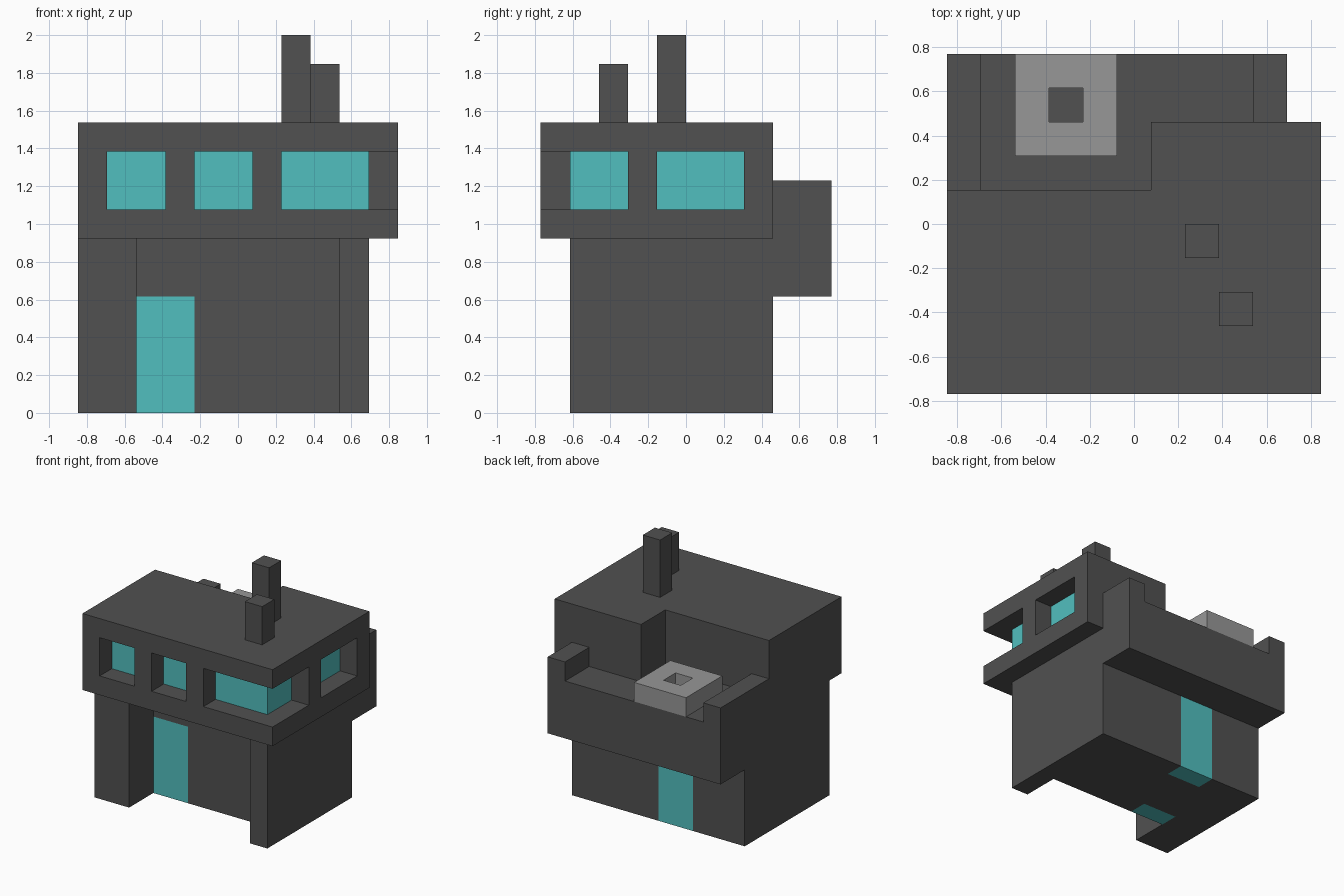
import bpy
import bmesh
from mathutils import Vector

cube = bpy.data.objects.get("Cube")
if cube:
    bpy.data.objects.remove(cube, do_unlink=True)

U = 1 / 13  # one building block; all sizes below are in blocks


def material(name, rgb):
    m = bpy.data.materials.new(name)
    m.use_nodes = True
    m.diffuse_color = (*rgb, 1)
    bsdf = next(n for n in m.node_tree.nodes if n.type == 'BSDF_PRINCIPLED')
    bsdf.inputs["Base Color"].default_value = (*rgb, 1)
    return m


DARK = material("dark_grey", (0.082, 0.082, 0.082))
TEAL = material("teal_glass", (0.083, 0.52, 0.52))
LIGHT = material("light_grey", (0.31, 0.31, 0.31))


def rect(x0, x1, y0, y1):
    return [(x0, y0), (x1, y0), (x1, y1), (x0, y1)]


def add_prism(bm, profile, lo, hi, axis='Z'):
    """Extrude an (x, y) profile along z, or a (y, z) profile along x."""
    if axis == 'Z':
        pts, push = [(a, b, lo) for a, b in profile], Vector((0, 0, hi - lo))
    else:
        pts, push = [(lo, a, b) for a, b in profile], Vector((hi - lo, 0, 0))
    face = bm.faces.new([bm.verts.new(p) for p in pts])
    new = bmesh.ops.extrude_face_region(bm, geom=[face], use_keep_orig=True)["geom"]
    bmesh.ops.translate(bm, vec=push, verts=[v for v in new if isinstance(v, bmesh.types.BMVert)])


def build(name, prisms, *mats):
    bm = bmesh.new()
    for p in prisms:
        add_prism(bm, *p)
    bmesh.ops.recalc_face_normals(bm, faces=bm.faces)
    for v in bm.verts:
        v.co = v.co * U
    me = bpy.data.meshes.new(name)
    bm.to_mesh(me)
    bm.free()
    for m in mats:
        me.materials.append(m)
    ob = bpy.data.objects.new(name, me)
    bpy.context.collection.objects.link(ob)
    return ob


def cut(ob, prisms):
    cutter = build(ob.name + "_cutter", prisms)
    cutter.hide_render = True
    mod = ob.modifiers.new("openings", 'BOOLEAN')
    mod.operation = 'DIFFERENCE'
    mod.solver = 'EXACT'
    mod.object = cutter
    bpy.context.view_layer.objects.active = ob
    bpy.ops.object.modifier_apply(modifier=mod.name)
    bpy.data.objects.remove(cutter, do_unlink=True)


# Ground floor with a recessed porch and two door slots
ground = build("ground_floor", [([(-11, -8), (-7, -8), (-7, -4), (7, -4), (7, -8), (9, -8),
                                  (9, 6), (-11, 6)], 0, 12)], DARK)
cut(ground, [(rect(-7, -3, -5, -2), -1, 8),
             (rect(-5, -1, 4, 7), -1, 8)])
build("front_door", [(rect(-7, -3, -4, -2), 0, 8)], TEAL)
build("back_door", [(rect(-5, -1, 4, 6), 0, 8)], TEAL)

# Overhanging upper floor, notched at the back for the terrace
upper = build("upper_floor", [([(-11, -10), (11, -10), (11, 6), (1, 6), (1, 2), (-11, 2)], 12, 20)],
              DARK, TEAL)
# Window recesses: two at the front, one around the corner, one at the side
cut(upper, [(rect(-9, -5, -11, -8), 14, 18),
            (rect(-3, 1, -11, -8), 14, 18),
            ([(3, -11), (12, -11), (12, -4), (9, -4), (9, -8), (3, -8)], 14, 18),
            (rect(9, 12, -2, 4), 14, 18)])
# The back wall of each recess is glass
for f in upper.data.polygons:
    c, n = f.center / U, f.normal
    front_glass = n.y < -0.9 and abs(c.y + 8) < 0.1
    side_glass = n.x > 0.9 and abs(c.x - 9) < 0.1
    f.material_index = 1 if front_glass or side_glass else 0

# Terrace with a low wall at each end
build("terrace", [([(2, 12), (6, 12), (6, 8), (10, 8), (10, 14), (2, 14)], -11, 9, 'X')], DARK)
build("right_parapet", [(rect(-11, -9, 2, 10), 14, 16)], DARK)
build("left_parapet", [(rect(7, 9, 6, 10), 14, 16)], DARK)

# Open-centred block on the terrace
vent = build("terrace_vent", [(rect(-7, -1, 4, 10), 14, 16)], LIGHT)
cut(vent, [(rect(-5, -3, 6, 8), 13, 17)])

# Chimneys
build("tall_chimney", [(rect(3, 5, -2, 0), 20, 26)], DARK)
build("short_chimney", [(rect(5, 7, -6, -4), 20, 24)], DARK)
